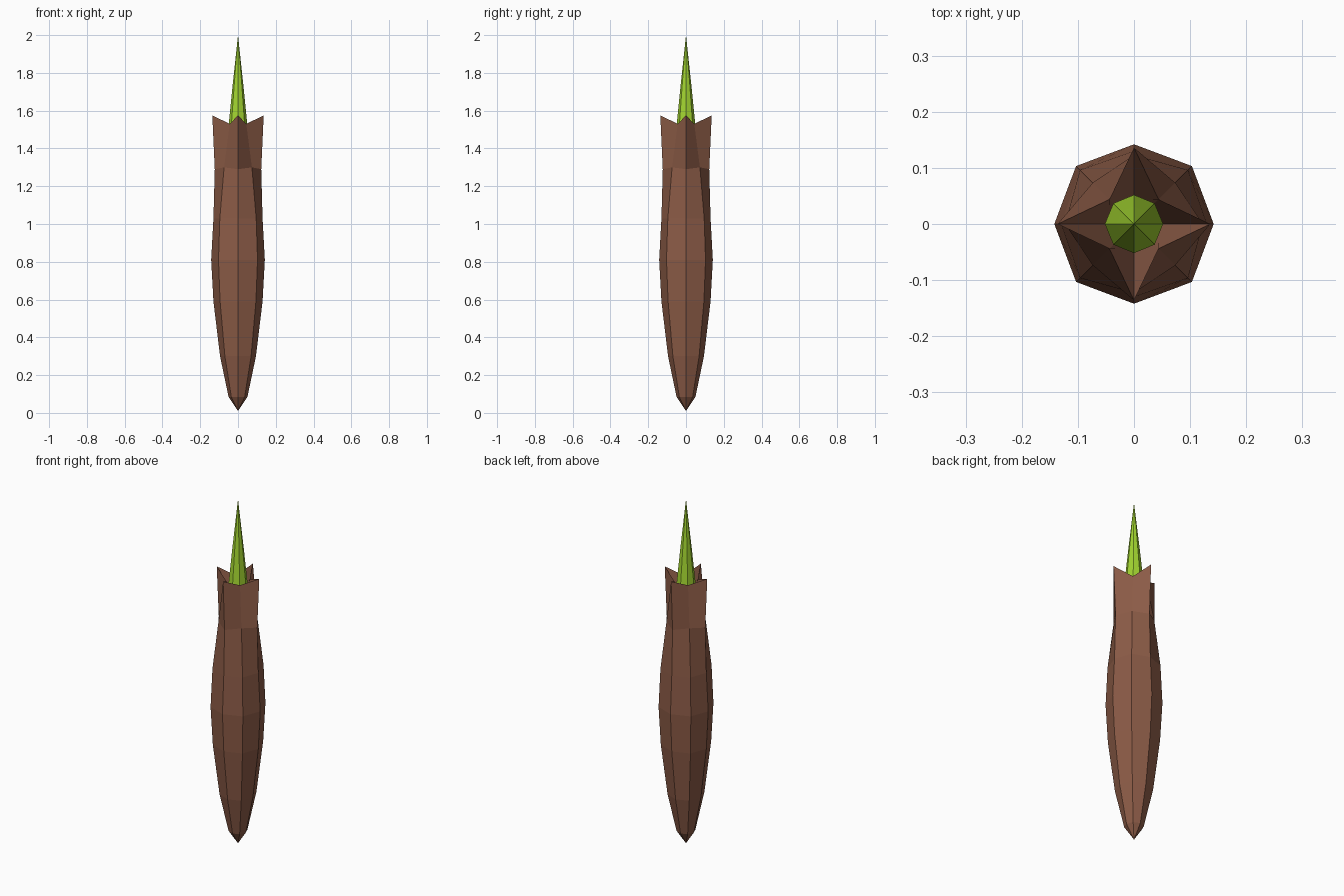
import bpy, bmesh, math

if "Cube" in bpy.data.objects:
    bpy.data.objects.remove(bpy.data.objects["Cube"])


def material(name, rgb):
    m = bpy.data.materials.new(name)
    m.diffuse_color = (*rgb, 1)
    m.use_nodes = True
    m.node_tree.nodes["Principled BSDF"].inputs["Base Color"].default_value = m.diffuse_color
    return m


def lathe(name, rows, mat):
    """Eight-sided body; each row = (r, z on axes, r, z on diagonals). r = 0 makes a point."""
    bm = bmesh.new()
    rings = []
    for ra, za, rd, zd in rows:
        if ra == 0:
            rings.append([bm.verts.new((0, 0, za))])
            continue
        ring = []
        for k in range(8):
            r, z = (rd, zd) if k % 2 else (ra, za)
            a = k * math.pi / 4
            ring.append(bm.verts.new((r * math.cos(a), r * math.sin(a), z)))
        rings.append(ring)
    for lo, hi in zip(rings, rings[1:]):
        for k in range(8):
            n = (k + 1) % 8
            if len(lo) == 1:
                bm.faces.new((lo[0], hi[n], hi[k]))
            elif len(hi) == 1:
                bm.faces.new((lo[k], lo[n], hi[0]))
            else:
                bm.faces.new((lo[k], lo[n], hi[n], hi[k]))
    bmesh.ops.recalc_face_normals(bm, faces=bm.faces)
    me = bpy.data.meshes.new(name)
    bm.to_mesh(me)
    bm.free()
    me.materials.append(mat)
    ob = bpy.data.objects.new(name, me)
    bpy.context.collection.objects.link(ob)
    return ob


brown = material("brown husk", (0.26, 0.105, 0.062))
green = material("leaf green", (0.36, 0.66, 0.03))

# Husk: pointed base, swollen middle, four-pointed folded rim, hollow inside
lathe("husk", [
    (0, 0.01, 0, 0.01),
    (0.05, 0.085, 0.05, 0.085),
    (0.095, 0.30, 0.098, 0.30),
    (0.130, 0.59, 0.134, 0.59),
    (0.142, 0.81, 0.146, 0.81),
    (0.130, 1.03, 0.136, 1.03),
    (0.123, 1.29, 0.104, 1.30),
    (0.136, 1.575, 0.062, 1.53),
    (0.045, 1.34, 0.040, 1.34),
    (0, 1.33, 0, 1.33),
], brown)

# Sprout: slim green spike rising from the rim
lathe("sprout", [
    (0, 1.33, 0, 1.33),
    (0.045, 1.34, 0.045, 1.34),
    (0.052, 1.50, 0.052, 1.50),
    (0.031, 1.71, 0.031, 1.71),
    (0, 2.0, 0, 2.0),
], green)
